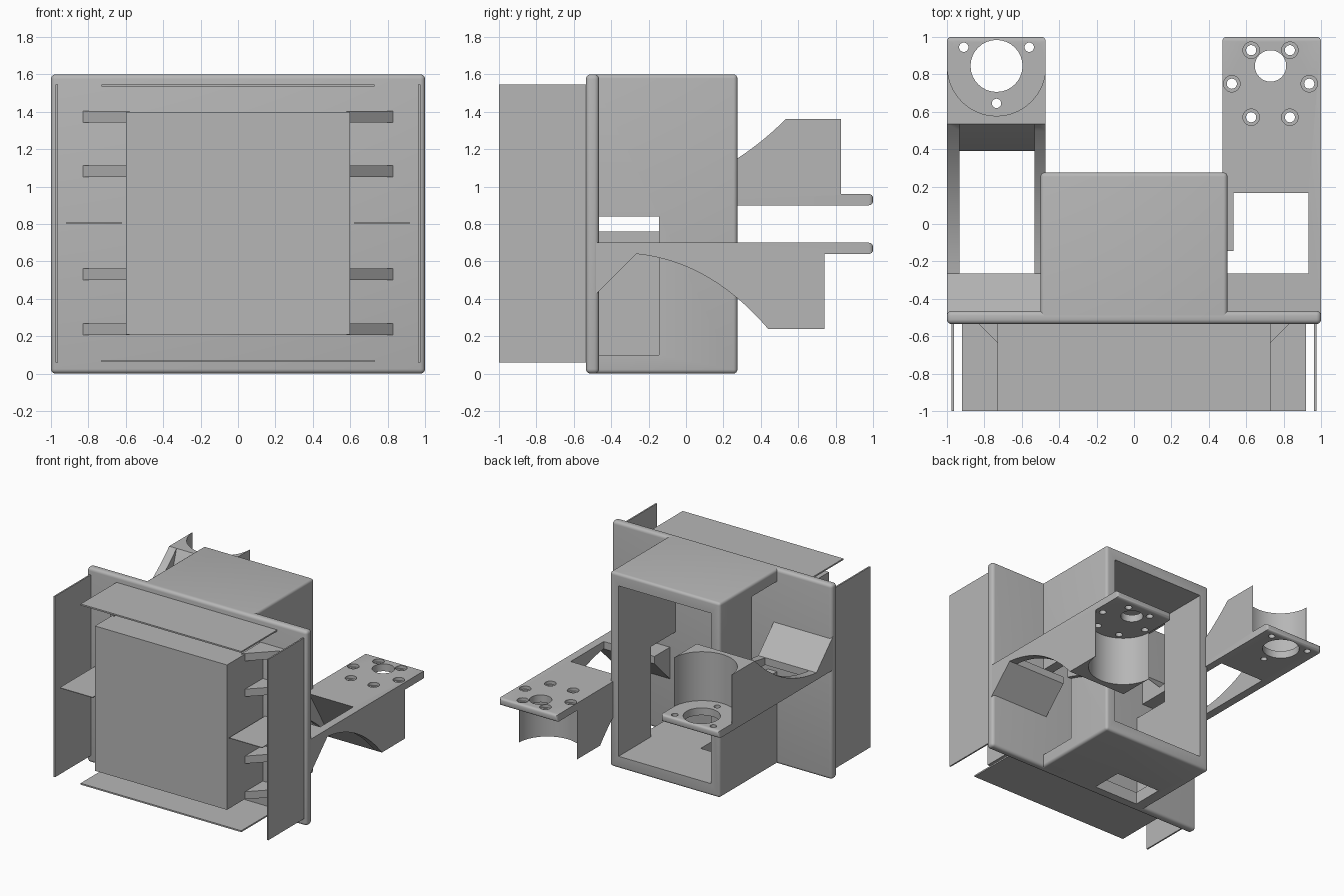
import bpy, bmesh, math
from mathutils import Vector

if "Cube" in bpy.data.objects:
    bpy.data.objects.remove(bpy.data.objects["Cube"], do_unlink=True)

grey = bpy.data.materials.new("light grey plastic")
grey.use_nodes = True
grey.diffuse_color = (0.47, 0.47, 0.47, 1)
grey.node_tree.nodes["Principled BSDF"].inputs["Base Color"].default_value = (0.47, 0.47, 0.47, 1)


def finish(name, bm):
    bmesh.ops.recalc_face_normals(bm, faces=bm.faces[:])
    mesh = bpy.data.meshes.new(name)
    bm.to_mesh(mesh)
    bm.free()
    mesh.materials.append(grey)
    ob = bpy.data.objects.new(name, mesh)
    bpy.context.collection.objects.link(ob)
    return ob


def round_edges(bm, rule, radius):
    edges = [e for e in bm.edges if rule([v.co for v in e.verts])]
    bmesh.ops.bevel(bm, geom=edges, offset=radius, segments=4, profile=0.5, affect='EDGES')


def box(name, x, y, z, radius=0, rule=lambda c: True):
    bm = bmesh.new()
    bmesh.ops.create_cube(bm, size=1)
    for v in bm.verts:
        v.co = Vector([r[0] + (c + 0.5) * (r[1] - r[0]) for c, r in zip(v.co, (x, y, z))])
    if radius:
        round_edges(bm, rule, radius)
    return finish(name, bm)


def prism(name, points, axis, a, b, radius=0, rule=None):
    """Extrude a flat outline along x (outline in y, z) or z (outline in x, y)."""
    bm = bmesh.new()
    place = (lambda p, d: (d, p[0], p[1])) if axis == 'x' else (lambda p, d: (p[0], p[1], d))
    face = bm.faces.new([bm.verts.new(place(p, a)) for p in points])
    moved = bmesh.ops.extrude_face_region(bm, geom=[face])
    shift = Vector((b - a, 0, 0) if axis == 'x' else (0, 0, b - a))
    bmesh.ops.translate(bm, vec=shift, verts=[g for g in moved["geom"] if isinstance(g, bmesh.types.BMVert)])
    if radius:
        round_edges(bm, rule, radius)
    return finish(name, bm)


def cylinder(x, y, r, z0, z1, sides=32):
    ring = [(x + r * math.cos(2 * math.pi * i / sides), y + r * math.sin(2 * math.pi * i / sides))
            for i in range(sides)]
    return prism("cutter", ring, 'z', z0, z1)


def activate(ob):
    bpy.ops.object.select_all(action='DESELECT')
    ob.select_set(True)
    bpy.context.view_layer.objects.active = ob


def cut(ob, cutters):
    for c in cutters:
        c.hide_render = True
        activate(ob)
        mod = ob.modifiers.new("cut", 'BOOLEAN')
        mod.operation, mod.solver, mod.object = 'DIFFERENCE', 'EXACT', c
        bpy.ops.object.modifier_apply(modifier=mod.name)
        bpy.data.objects.remove(c, do_unlink=True)


def smooth(ob):
    activate(ob)
    bpy.ops.object.shade_smooth_by_angle(angle=math.radians(30))


# Front flange and the block in front of it
flange = box("front_flange", (-1, 1), (-0.535, -0.465), (0, 1.6), 0.025)
smooth(flange)
box("front_block", (-0.6, 0.6), (-1, -0.5), (0.21, 1.4))

# Hollow housing, open at the back, with side windows and a floor hole
housing = box("housing", (-0.5, 0.5), (-0.5, 0.275), (0, 1.6), 0.022,
              lambda c: max(p.y for p in c) > 0)
cut(housing, [
    box("cutter", (-0.42, 0.42), (-0.6, 0.4), (0.1, 1.5)),
    box("cutter", (0.35, 0.6), (-0.6, -0.145), (0.1, 0.84)),
    box("cutter", (-0.6, -0.35), (-0.6, -0.145), (0.76, 1.5)),
    box("cutter", (-0.4, 0), (-0.45, -0.19), (-0.1, 0.2)),
])
smooth(housing)

# Thin fins around the block
for name, z in (("bottom_fin", 0.067), ("top_fin", 1.54)):
    box(name, (-0.73, 0.73), (-1, -0.5), (z - 0.006, z + 0.006))
for side, s in (("left", 1), ("right", -1)):
    box(side + "_fin", sorted((s * 0.963, s * 0.975)), (-1, -0.5), (0.06, 1.545))
    box(side + "_middle_fin", sorted((s * 0.62, s * 0.92)), (-1, -0.5), (0.802, 0.808))
    # Gussets bracing the block against the flange
    for i, z in enumerate((0.207, 0.5, 1.05, 1.343)):
        prism(f"{side}_gusset_{i + 1}",
              [(s * 0.58, -0.52), (s * 0.845, -0.52), (s * 0.58, -0.785)], 'z', z, z + 0.062)


def arm(name, toe, opening_end, knee, centre_y, holes):
    """Motor arm: curved underside, opening behind the flange, round motor seat."""
    top, under, low = 0.70, 0.64, 0.238
    start = -0.265
    p0, p1, p2 = Vector((start, under)), Vector(knee), Vector((toe, low))
    curve = [(p0 * (1 - t) ** 2 + p1 * 2 * t * (1 - t) + p2 * t * t)[:]
             for t in [i / 20 for i in range(21)]]
    heel = centre_y - 0.01
    outline = [(-0.48, top), (-0.48, 0.425)] + curve + [(heel, low), (heel, under), (1, under), (1, top)]
    ob = prism(name, outline, 'x', 0.472, 1, 0.022, lambda c: min(p.y for p in c) > 0.99)
    slope = (toe - opening_end) / (top - low)
    opening = [(start, 0.8), (opening_end - slope * 0.1, 0.8), (toe + slope * 0.1, low - 0.1), (start, low - 0.1)]
    cutters = [prism("cutter", opening, 'x', 0.533, 0.933),
               cylinder(0.735, centre_y, 0.262, 0.1, under, 64)]
    cutters += [cylinder(x, y, r, z, 0.8) for x, y, r, z in holes]
    cut(ob, cutters)
    return ob


# Left arm: offset shaft hole and a ring of six counterbored screw holes
holes = [(0.73, 0.845, 0.084, 0.5)]
for k in range(6):
    a = math.radians(60 * k)
    x, y = 0.73 + 0.207 * math.cos(a), 0.75 + 0.207 * math.sin(a)
    holes += [(x, y, 0.044, 0.675), (x, y, 0.027, 0.5)]
left_arm = arm("left_arm", 0.44, 0.165, (0.13, 0.60), 0.75, holes)
cut(left_arm, [box("cutter", (0.4, 0.5335), (-0.265, -0.145), (0.3, 0.8))])
smooth(left_arm)

# Right arm: the same form turned over, with a large hole and three screw holes
holes = [(0.735, 0.845, 0.139, 0.5), (0.735, 0.645, 0.025, 0.5),
         (0.56, 0.945, 0.025, 0.5), (0.91, 0.945, 0.025, 0.5)]
right_arm = arm("right_arm", 0.535, 0.39, (0.17, 0.60), 0.84, holes)
right_arm.rotation_euler = (0, math.pi, 0)
right_arm.location.z = 1.6
smooth(right_arm)
